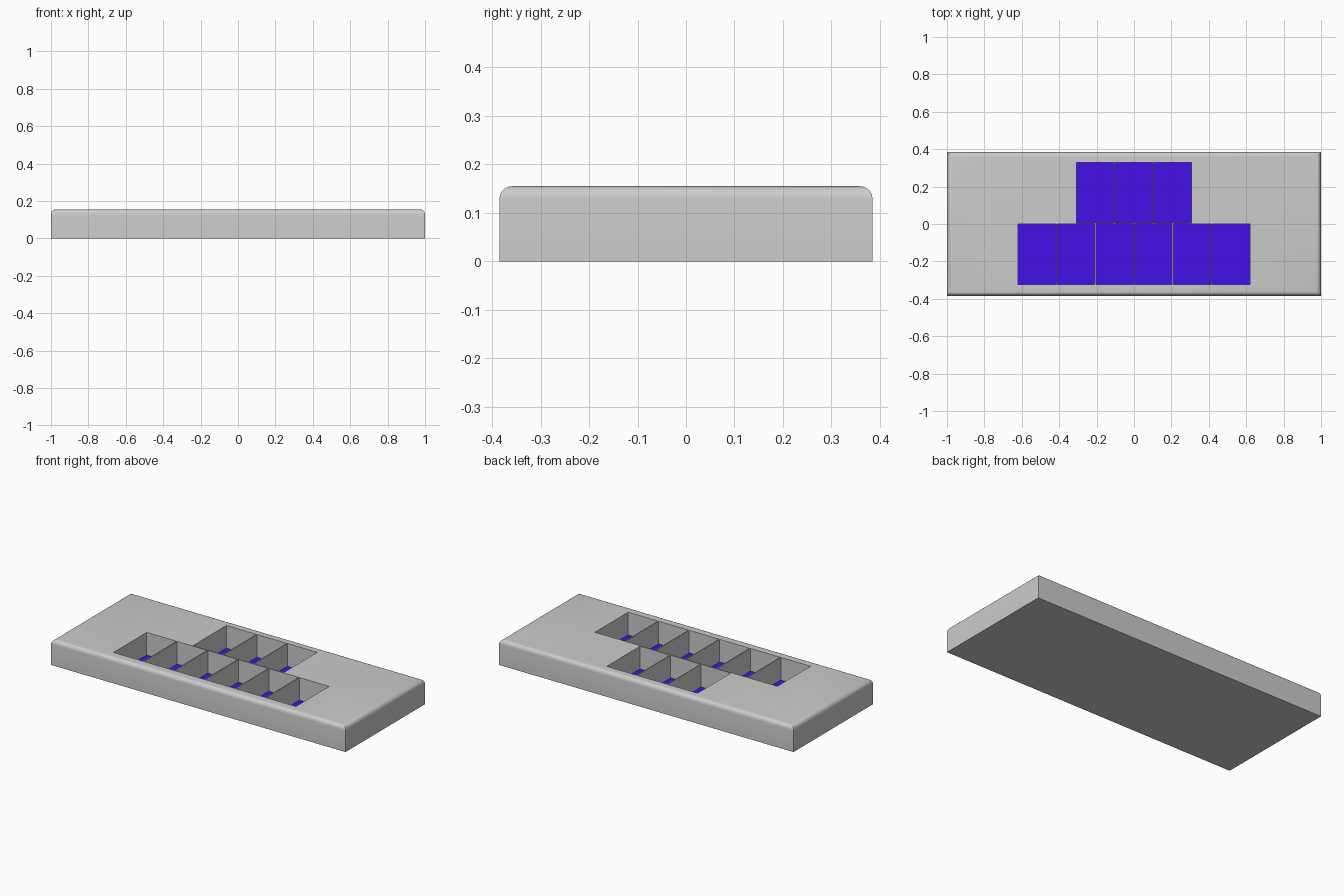
import bpy, bmesh
from mathutils import Vector

if "Cube" in bpy.data.objects:
    bpy.data.objects.remove(bpy.data.objects["Cube"])

W, D, H = 2.0, 0.77, 0.155      # body size
FLOOR = 0.016                   # pocket floor height
PITCH, WALL = 0.2075, 0.006     # pocket spacing, divider thickness


def make_object(name, bm):
    mesh = bpy.data.meshes.new(name)
    bm.to_mesh(mesh)
    bm.free()
    obj = bpy.data.objects.new(name, mesh)
    bpy.context.collection.objects.link(obj)
    return obj


def add_box(bm, lo, hi):
    lo, hi = Vector(lo), Vector(hi)
    verts = bmesh.ops.create_cube(bm, size=1)["verts"]
    for v in verts:
        v.co = (lo + hi) / 2 + v.co * (hi - lo)


# Pocket rectangles: six in front, three behind
pockets = []
for count, y0, y1 in ((6, -0.323, -0.001), (3, 0.005, 0.328)):
    for i in range(count):
        x = (i - (count - 1) / 2) * PITCH
        half = (PITCH - WALL) / 2
        pockets.append((x - half, x + half, y0, y1))

# Tray body with rounded top edges
bm = bmesh.new()
add_box(bm, (-W / 2, -D / 2, 0), (W / 2, D / 2, H))
top_edges = [e for e in bm.edges if all(v.co.z > H / 2 for v in e.verts)]
bmesh.ops.bevel(bm, geom=top_edges, offset=0.026, segments=5,
                profile=0.5, affect='EDGES')
body = make_object("tray_body", bm)

# Cutter for all pockets
bm = bmesh.new()
for x0, x1, y0, y1 in pockets:
    add_box(bm, (x0, y0, FLOOR - 0.003), (x1, y1, H + 0.1))
cutter = make_object("pocket_cutter", bm)
cutter.hide_render = True

# Cut the pockets and drop the cutter
mod = body.modifiers.new("pockets", 'BOOLEAN')
mod.operation = 'DIFFERENCE'
mod.solver = 'EXACT'
mod.object = cutter
bpy.context.view_layer.objects.active = body
body.select_set(True)
bpy.ops.object.modifier_apply(modifier=mod.name)
bpy.data.objects.remove(cutter)
bpy.ops.object.shade_smooth_by_angle()

# Coloured pads on the pocket floors
bm = bmesh.new()
for x0, x1, y0, y1 in pockets:
    add_box(bm, (x0, y0, FLOOR - 0.003), (x1, y1, FLOOR))
pads = make_object("pocket_pads", bm)
blue = bpy.data.materials.new("pad_blue")
blue.diffuse_color = (0.06, 0.005, 0.8, 1)
blue.use_nodes = True
blue.node_tree.nodes["Principled BSDF"].inputs["Base Color"].default_value = blue.diffuse_color
pads.data.materials.append(blue)
